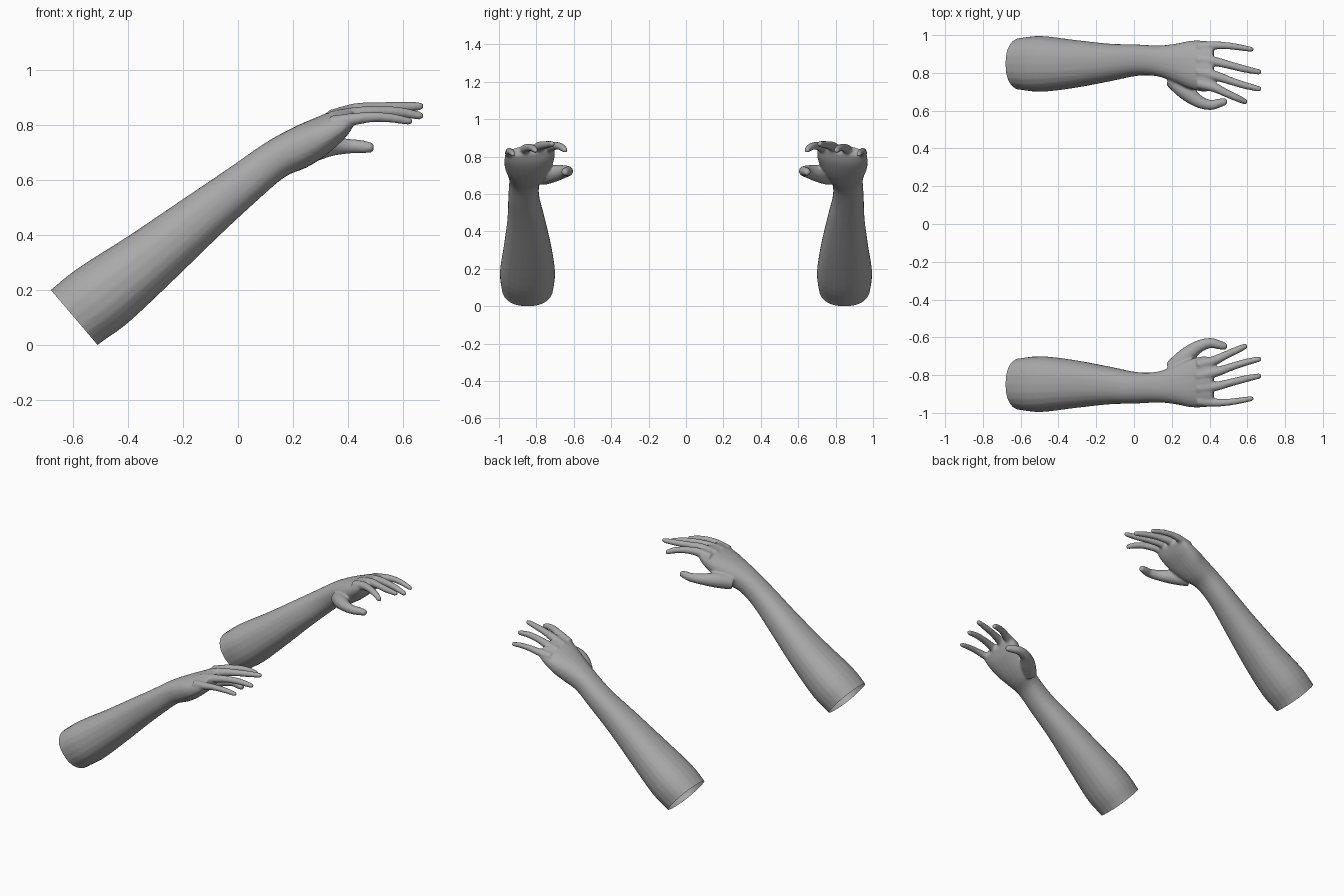
import bpy, bmesh, math
from mathutils import Vector

if "Cube" in bpy.data.objects:
    bpy.data.objects.remove(bpy.data.objects["Cube"])

skin = bpy.data.materials.new("grey skin")
skin.diffuse_color = (0.4, 0.4, 0.4, 1)
skin.use_nodes = True
skin.node_tree.nodes["Principled BSDF"].inputs["Base Color"].default_value = skin.diffuse_color


def spline(rows, steps=4):
    """Smoothly interpolate rows of numbers."""
    out = []
    for i in range(len(rows) - 1):
        a, b, c, d = (rows[min(max(k, 0), len(rows) - 1)] for k in range(i - 1, i + 3))
        for s in range(steps):
            t = s / steps
            out.append([0.5 * (2 * q + (r - p) * t + (2 * p - 5 * q + 4 * r - w) * t * t
                               + (3 * q - p - 3 * r + w) * t ** 3)
                        for p, q, r, w in zip(a, b, c, d)])
    return out + [list(rows[-1])]


def loft(bm, rings):
    """Closed skin over a list of point rings."""
    rings = [[bm.verts.new(p) for p in ring] for ring in rings]
    n = len(rings[0])
    for a, b in zip(rings, rings[1:]):
        for i in range(n):
            j = (i + 1) % n
            bm.faces.new((a[i], a[j], b[j], b[i]))
    bm.faces.new(rings[0][::-1])
    bm.faces.new(rings[-1])


def arm_ring(row, n=24):
    """Oval section: top x, z, bottom x, z, outer y, inner y, roll."""
    tx, tz, bx, bz, y0, y1, roll = row
    ring = []
    for i in range(n):
        a = 2 * math.pi * i / n
        u = math.copysign(abs(math.cos(a)) ** 0.87, math.cos(a))
        v = math.copysign(abs(math.sin(a)) ** 0.87, math.sin(a))
        ring.append(Vector(((tx + bx) / 2 + v * (tx - bx) / 2,
                            (y0 + y1) / 2 + u * (y1 - y0) / 2,
                            (tz + bz) / 2 + v * (tz - bz) / 2 + roll * u)))
    return ring


def finger(bm, rows, n=14):
    """Tapered round tube with a rounded tip; rows are x, y, z, radius."""
    pts = spline(rows, 5)
    r = pts[-1][3]
    end = Vector(pts[-1][:3])
    d = (end - Vector(pts[-2][:3])).normalized()
    pts[-1][:3] = end - d * r
    for k in (0.5, 0.8, 0.97):
        pts.append([*(end - d * r * (1 - k)), r * math.sqrt(1 - k * k)])
    rings = []
    for i, p in enumerate(pts):
        t = Vector(pts[min(i + 1, len(pts) - 1)][:3]) - Vector(pts[max(i - 1, 0)][:3])
        side = t.cross(Vector((0, 0, 1))).normalized()
        up = side.cross(t).normalized()
        rings.append([Vector(p[:3]) + p[3] * (math.cos(2 * math.pi * k / n) * side
                      + math.sin(2 * math.pi * k / n) * up) for k in range(n)])
    loft(bm, rings)


# Forearm, wrist and palm sections
ARM = [
    (-0.76, 0.13, -0.60, -0.08, -0.97, -0.72, 0),
    (-0.68, 0.20, -0.51, 0.00, -0.985, -0.71, 0),
    (-0.58, 0.28, -0.40, 0.08, -0.995, -0.70, 0),
    (-0.40, 0.395, -0.24, 0.23, -0.975, -0.72, 0),
    (-0.20, 0.53, -0.07, 0.395, -0.955, -0.755, 0),
    (-0.03, 0.645, 0.07, 0.525, -0.95, -0.785, 0),
    (0.10, 0.735, 0.17, 0.61, -0.945, -0.78, 0),
    (0.20, 0.79, 0.25, 0.645, -0.955, -0.745, 0),
    (0.28, 0.825, 0.32, 0.69, -0.97, -0.715, 0.005),
    (0.36, 0.855, 0.39, 0.755, -0.97, -0.70, 0.014),
    (0.415, 0.86, 0.425, 0.81, -0.96, -0.715, 0.018),
]
# Thumb, index, middle, ring and little finger
FINGERS = [
    [(0.20, -0.77, 0.69, 0.045), (0.27, -0.705, 0.71, 0.046), (0.34, -0.65, 0.72, 0.034),
     (0.405, -0.63, 0.722, 0.027), (0.45, -0.64, 0.72, 0.024), (0.495, -0.652, 0.716, 0.017)],
    [(0.34, -0.745, 0.825, 0.03), (0.42, -0.725, 0.85, 0.026), (0.49, -0.692, 0.858, 0.021),
     (0.55, -0.665, 0.85, 0.019), (0.60, -0.642, 0.83, 0.014)],
    [(0.34, -0.805, 0.825, 0.03), (0.43, -0.785, 0.853, 0.026), (0.51, -0.758, 0.861, 0.021),
     (0.59, -0.733, 0.864, 0.019), (0.675, -0.712, 0.868, 0.014)],
    [(0.34, -0.87, 0.82, 0.03), (0.43, -0.86, 0.84, 0.025), (0.51, -0.84, 0.848, 0.021),
     (0.59, -0.82, 0.845, 0.019), (0.675, -0.802, 0.83, 0.014)],
    [(0.34, -0.935, 0.805, 0.028), (0.42, -0.945, 0.82, 0.023), (0.49, -0.944, 0.828, 0.019),
     (0.56, -0.935, 0.824, 0.017), (0.635, -0.922, 0.81, 0.013)],
]

bm = bmesh.new()
loft(bm, [arm_ring(r) for r in spline(ARM)])
for rows in FINGERS:
    finger(bm, rows)
bmesh.ops.recalc_face_normals(bm, faces=bm.faces)
raw = bpy.data.meshes.new("arm_parts")
bm.to_mesh(raw)
bm.free()

# Fuse the parts into one smooth skin
helper = bpy.data.objects.new("arm_helper", raw)
bpy.context.collection.objects.link(helper)
fuse = helper.modifiers.new("fuse", 'REMESH')
fuse.mode = 'VOXEL'
fuse.voxel_size = 0.007
relax = helper.modifiers.new("relax", 'SMOOTH')
relax.factor = 0.5
relax.iterations = 4
fused = bpy.data.meshes.new_from_object(
    helper.evaluated_get(bpy.context.evaluated_depsgraph_get()))
bpy.data.objects.remove(helper)

# Both arms, cut open at the elbow end; the second is mirrored
for name, flip in (("front_arm", 1), ("back_arm", -1)):
    bm = bmesh.new()
    bm.from_mesh(fused)
    bmesh.ops.bisect_plane(bm, geom=bm.verts[:] + bm.edges[:] + bm.faces[:],
                           plane_co=(-0.595, 0, 0.1), plane_no=(-0.762, 0, -0.648),
                           clear_outer=True)
    if flip < 0:
        for v in bm.verts:
            v.co.y = -v.co.y
        bmesh.ops.reverse_faces(bm, faces=bm.faces)
    for f in bm.faces:
        f.smooth = True
    mesh = bpy.data.meshes.new(name)
    bm.to_mesh(mesh)
    bm.free()
    mesh.materials.clear()
    mesh.materials.append(skin)
    bpy.context.collection.objects.link(bpy.data.objects.new(name, mesh))
